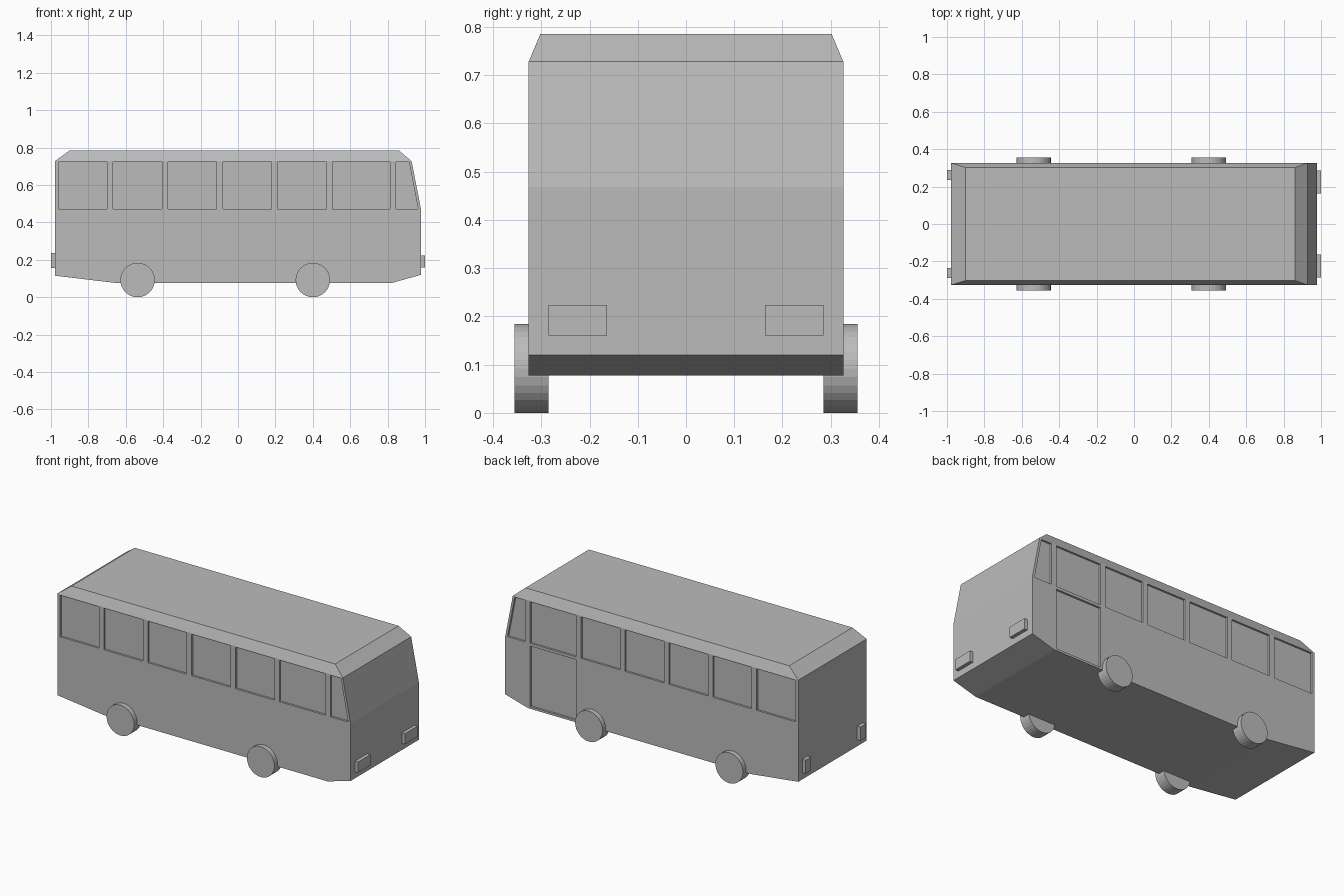
import bpy
import bmesh
import math

if "Cube" in bpy.data.objects:
    bpy.data.objects.remove(bpy.data.objects["Cube"], do_unlink=True)

HALF_W, ROOF_W = 0.326, 0.302
EAVE_Z, ROOF_Z, SILL_Z = 0.728, 0.785, 0.472
RECESS = 0.012

paint = bpy.data.materials.new("plain_grey")
GREY = (0.5, 0.5, 0.5, 1)
paint.diffuse_color = GREY
paint.use_nodes = True
paint.node_tree.nodes["Principled BSDF"].inputs["Base Color"].default_value = GREY


def add_object(name, bm):
    bmesh.ops.recalc_face_normals(bm, faces=bm.faces)
    mesh = bpy.data.meshes.new(name)
    bm.to_mesh(mesh)
    bm.free()
    mesh.materials.append(paint)
    obj = bpy.data.objects.new(name, mesh)
    bpy.context.collection.objects.link(obj)
    return obj


def prism(name, near, far):
    """Solid between two matching loops of 3D points."""
    bm = bmesh.new()
    a = [bm.verts.new(p) for p in near]
    b = [bm.verts.new(p) for p in far]
    n = len(a)
    bm.faces.new(a)
    bm.faces.new(b[::-1])
    for i in range(n):
        j = (i + 1) % n
        bm.faces.new((a[i], b[i], b[j], a[j]))
    return add_object(name, bm)


def box(name, x0, x1, y0, y1, z0, z1):
    loop = [(x0, z0), (x1, z0), (x1, z1), (x0, z1)]
    return prism(name, [(x, y0, z) for x, z in loop], [(x, y1, z) for x, z in loop])


# Body shell: lower block with sloping ends, then a hipped roof on top
walls = [(-0.978, 0.115), (-0.66, 0.077), (0.825, 0.077), (0.979, 0.12),
         (0.979, 0.468), (0.928, EAVE_Z), (-0.978, EAVE_Z)]
bm = bmesh.new()
sides = {}
for s in (-1, 1):
    sides[s] = [bm.verts.new((x, s * HALF_W, z)) for x, z in walls]
    bm.faces.new(sides[s])
for i in range(len(walls) - 2):
    bm.faces.new((sides[-1][i], sides[-1][i + 1], sides[1][i + 1], sides[1][i]))
bm.faces.new((sides[-1][-1], sides[-1][0], sides[1][0], sides[1][-1]))
eave = [sides[-1][-1], sides[-1][-2], sides[1][-2], sides[1][-1]]
roof = [bm.verts.new((x, y, ROOF_Z)) for x, y in
        ((-0.9, -ROOF_W), (0.86, -ROOF_W), (0.86, ROOF_W), (-0.9, ROOF_W))]
for i in range(4):
    j = (i + 1) % 4
    bm.faces.new((eave[i], eave[j], roof[j], roof[i]))
bm.faces.new(roof)
body = add_object("bus_body", bm)

# Recessed panels: six windows, a slanted quarter window, and one door
WIN_TOP = 0.722
spans = [(-0.96 + 0.293 * i, -0.7 + 0.293 * i) for i in range(5)] + [(0.505, 0.812)]
panels = [[(a, SILL_Z), (b, SILL_Z), (b, WIN_TOP), (a, WIN_TOP)] for a, b in spans]
panels.append([(0.845, SILL_Z), (0.963, SILL_Z), (0.915, WIN_TOP), (0.845, WIN_TOP)])
door = [(0.505, 0.09), (0.812, 0.09), (0.812, 0.455), (0.505, 0.455)]

cutters = []
for s in (-1, 1):
    for loop in panels + ([door] if s > 0 else []):
        cutters.append(prism("panel_cutter",
                             [(x, s * (HALF_W - RECESS), z) for x, z in loop],
                             [(x, s * (HALF_W + 0.05), z) for x, z in loop]))
for cutter in cutters:
    cutter.hide_render = True
    mod = body.modifiers.new("recess", "BOOLEAN")
    mod.operation = "DIFFERENCE"
    mod.solver = "EXACT"
    mod.object = cutter

# Bake the recesses, then drop the cutters
bpy.context.view_layer.update()
graph = bpy.context.evaluated_depsgraph_get()
carved = bpy.data.meshes.new_from_object(body.evaluated_get(graph))
body.modifiers.clear()
body.data = carved
for cutter in cutters:
    bpy.data.objects.remove(cutter, do_unlink=True)

# Wheels and lamps, mirrored left and right
R = 0.092
ring = [(R * math.cos(math.tau * i / 32), R * math.sin(math.tau * i / 32)) for i in range(32)]
for s, side in ((-1, "right"), (1, "left")):
    for cx, end in ((0.4, "front"), (-0.537, "rear")):
        prism(f"{end}_{side}_wheel",
              [(cx + u, s * 0.285, R + v) for u, v in ring],
              [(cx + u, s * 0.355, R + v) for u, v in ring])
    box(f"{side}_headlight", 0.97, 1.0, s * 0.164, s * 0.285, 0.16, 0.224)
    box(f"{side}_tail_light", -1.0, -0.97, s * 0.235, s * 0.288, 0.155, 0.237)
